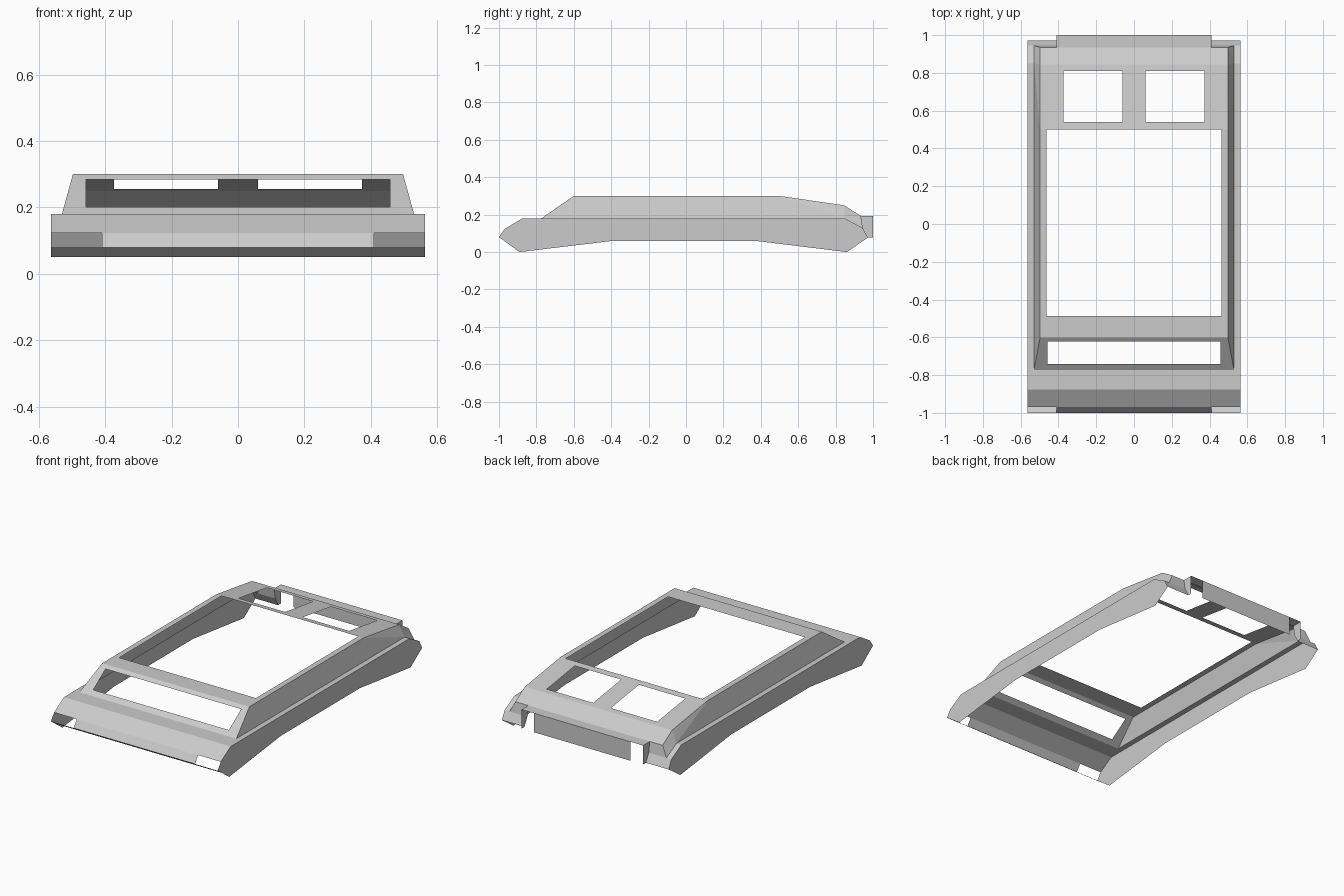
import bpy, bmesh
from mathutils import Vector

if "Cube" in bpy.data.objects:
    bpy.data.objects.remove(bpy.data.objects["Cube"])

W, B, T, H = 0.563, 0.53, 0.497, 0.41   # body, cabin base, cabin top, tail box half widths


def build(name, faces):
    """Make a flat-faced sheet object from polygons, with normals turned outward."""
    me = bpy.data.meshes.new(name)
    bm = bmesh.new()
    for f in faces:
        bm.faces.new([bm.verts.new(p) for p in f])
    bmesh.ops.remove_doubles(bm, verts=bm.verts, dist=1e-4)
    bm.normal_update()
    for f in bm.faces:
        if f.normal.dot(f.calc_center_median() - Vector((0, 0, 0.1))) < 0:
            f.normal_flip()
    bm.to_mesh(me)
    bm.free()
    ob = bpy.data.objects.new(name, me)
    bpy.context.collection.objects.link(ob)
    return ob


def strip(section, xs, holes=()):
    """Cells swept across x along a (y, z) section; holes are (section index, x index)."""
    out = []
    for j, ((y0, z0), (y1, z1)) in enumerate(zip(section, section[1:])):
        for i, (a, b) in enumerate(zip(xs, xs[1:])):
            if (j, i) not in holes:
                out.append([(a, y0, z0), (b, y0, z0), (b, y1, z1), (a, y1, z1)])
    return out


def mirror(faces):
    return faces + [[(-x, y, z) for x, y, z in f] for f in faces]


# Side panels with raised underside
profile = [(-1, .08), (-.97, .123), (-.875, .18), (.85, .18), (.945, .128),
           (.972, .077), (.86, 0), (.37, .06), (-.39, .06), (-.89, 0)]
build("side_panels", mirror([[(W, y, z) for y, z in profile]]))

# Nose: deck and slope, centre grille, full-width lower lip
build("front_nose", strip([(-.773, .18), (-.875, .18), (-.97, .123)], [-W, W]))
build("front_grille", strip([(-.97, .123), (-1, .08)], [-H, H]))
build("front_lip", strip([(-1, .08), (-.957, .05)], [-W, W]))

# Narrow ledges beside the cabin, dropping at the tail
ledge = [(-.773, .18), (.85, .18), (.945, .128)]
build("side_ledges", mirror(strip(ledge, [B, W])))

# Windscreen frame around an open window
outer = [(-B, -.773, .18), (B, -.773, .18), (T, -.677, .247),
         (T, -.6, .3), (-T, -.6, .3), (-T, -.677, .247)]
slope = lambda x, y: (x, y, .3 + (y + .6) * .12 / .173)
inner = [slope(x, y) for x, y in ((-.458, -.742), (.458, -.742), (.458, -.69),
                                  (.458, -.623), (-.458, -.623), (-.458, -.69))]
build("windscreen_frame", [[outer[i], outer[(i + 1) % 6], inner[(i + 1) % 6], inner[i]]
                           for i in range(6)])

# Roof with large opening
build("roof_frame", strip([(-.6, .3), (-.487, .3), (.5, .3)],
                          [-T, -.462, .462, T], {(1, 1)}))

# Rear roof with two windows, then the tail drop
rear_z = lambda y: (y, .3 - (y - .5) * .05 / .345)
build("rear_roof", strip([(.5, .3), rear_z(.54), rear_z(.81), (.845, .25), (.935, .193)],
                         [-T, -.373, -.06, .06, .373, T], {(1, 1), (1, 3)}))

# Leaning cabin sides
b0, b1, b2 = (B, -.773, .18), (B, .85, .18), (B, .945, .128)
t0, t1, t2, t3, t4 = (T, -.677, .247), (T, -.6, .3), (T, .5, .3), (T, .845, .25), (T, .935, .193)
build("cabin_sides", mirror([[b0, t0, t1], [b0, t1, t2], [b0, t2, b1],
                             [b1, t2, t3], [b1, t3, t4], [b1, t4, b2]]))

# Rear corners: upright wall above, sloping panel below
build("rear_corners", mirror([
    [(H, .935, .193), (T, .935, .193), (B, .945, .128), (H, .945, .128)],
    [(H, .945, .128), (W, .945, .128), (W, .972, .077), (H, .972, .077)]]))

# Tail box: top, end plates and narrower back panel leaving light openings
build("tail_box_top", strip([(.935, .193), (1, .193)], [-H, H]))
build("tail_box_ends", mirror([[(H, .935, .193), (H, 1, .193), (H, 1, .077),
                                (H, .972, .077), (H, .945, .128)]]))
build("tail_panel", strip([(1, .193), (1, .077)], [-.325, .325]))
